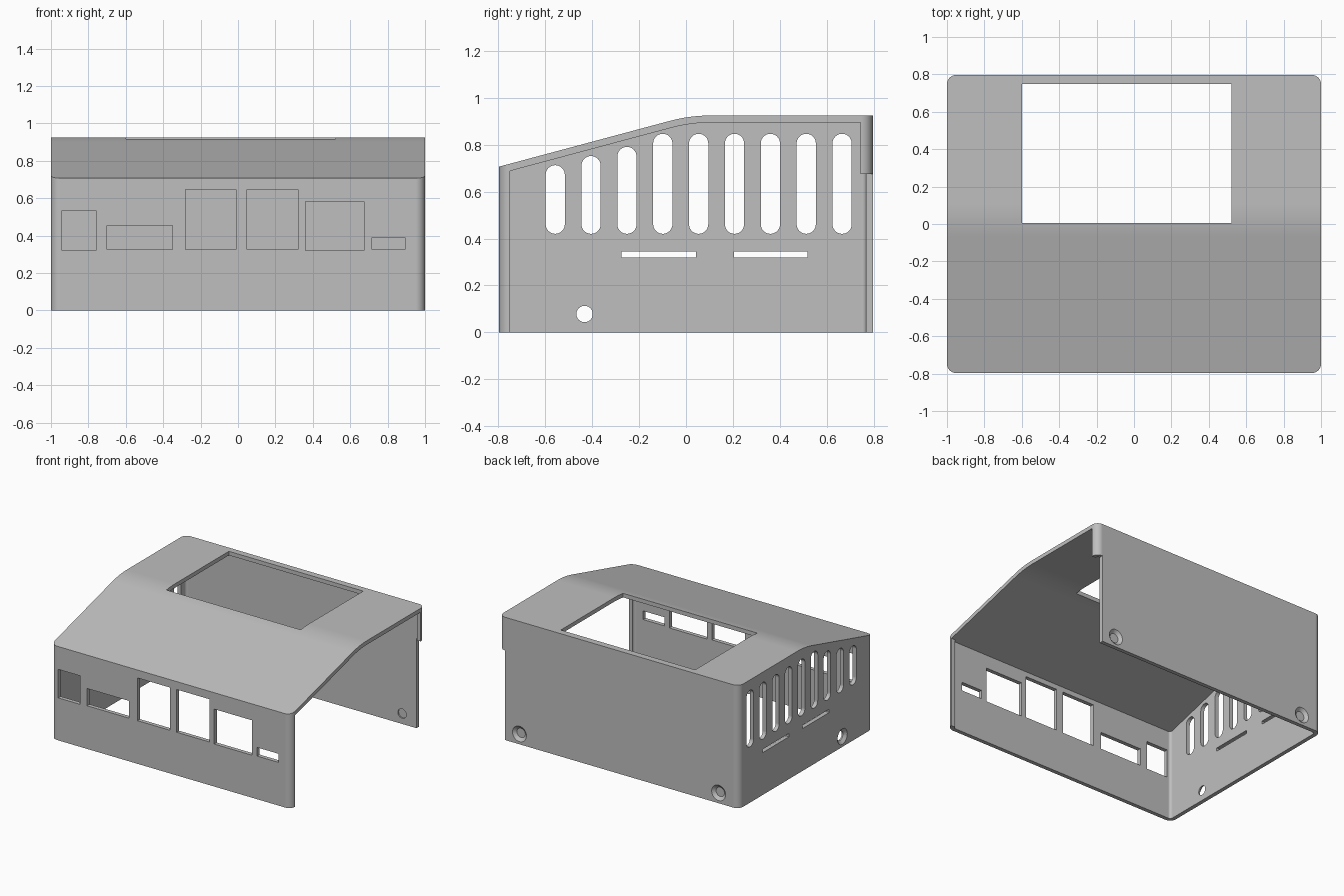
import bpy, bmesh, math
from mathutils import Vector

if "Cube" in bpy.data.objects:
    bpy.data.objects.remove(bpy.data.objects["Cube"])

WALL = 0.03
HX, HY = 1.0, 0.797
SLOPE = math.radians(15)

grey = bpy.data.materials.new("plain_grey")
grey.use_nodes = True
colour = (0.52, 0.52, 0.52, 1)
grey.diffuse_color = colour
grey.node_tree.nodes["Principled BSDF"].inputs["Base Color"].default_value = colour


def add_object(name, bm):
    bmesh.ops.recalc_face_normals(bm, faces=bm.faces)
    mesh = bpy.data.meshes.new(name)
    bm.to_mesh(mesh)
    bm.free()
    mesh.materials.append(grey)
    obj = bpy.data.objects.new(name, mesh)
    bpy.context.collection.objects.link(obj)
    return obj


def prism(name, points, axis, start, end):
    """Extrude a 2D outline along an axis."""
    place = {"X": lambda u, v: (start, u, v),
             "Y": lambda u, v: (u, start, v),
             "Z": lambda u, v: (u, v, start)}[axis]
    bm = bmesh.new()
    face = bm.faces.new([bm.verts.new(place(u, v)) for u, v in points])
    top = bmesh.ops.extrude_face_region(bm, geom=[face])["geom"]
    shift = Vector([end - start if a == axis else 0 for a in "XYZ"])
    bmesh.ops.translate(bm, vec=shift, verts=[g for g in top if isinstance(g, bmesh.types.BMVert)])
    return add_object(name, bm)


def rounded(u0, u1, v0, v1, r, steps=8):
    """Rectangle outline with rounded corners."""
    points = []
    corners = [(u1 - r, v1 - r), (u0 + r, v1 - r), (u0 + r, v0 + r), (u1 - r, v0 + r)]
    for i, (cu, cv) in enumerate(corners):
        for k in range(steps + 1):
            a = math.pi / 2 * (i + k / steps)
            p = (cu + r * math.cos(a), cv + r * math.sin(a))
            if not points or math.dist(p, points[-1]) > 1e-5:
                points.append(p)
    if math.dist(points[0], points[-1]) < 1e-5:
        points.pop()
    return points


def rect(u0, u1, v0, v1):
    return [(u0, v0), (u1, v0), (u1, v1), (u0, v1)]


def side_outline(inset, y0, y1, floor):
    """Side outline below the bent roof, whose bend is a soft curve."""
    corner = Vector((0.017 + inset * math.tan(SLOPE / 2), 0.925 - inset))
    reach = 0.09
    a = corner - reach * Vector((math.cos(SLOPE), math.sin(SLOPE)))
    b = corner + Vector((reach, 0))
    bend = []
    for k in range(9):
        t = k / 8
        p = a * (1 - t) ** 2 + corner * 2 * t * (1 - t) + b * t * t
        bend.append(tuple(p))
    front_z = corner.y - (corner.x - y0) * math.tan(SLOPE)
    return [(y1, floor), (y0, floor), (y0, front_z)] + bend + [(y1, corner.y)]


def boolean(target, tool, operation="DIFFERENCE"):
    mod = target.modifiers.new("cut", "BOOLEAN")
    mod.operation = operation
    mod.solver = "EXACT"
    mod.object = tool
    bpy.context.view_layer.objects.active = target
    bpy.ops.object.modifier_apply(modifier=mod.name)
    bpy.data.objects.remove(tool)


def screw_hole(target, centre, direction):
    """Through hole with a conical recess on the outside."""
    turn = Vector(direction).to_track_quat("Z", "Y").to_matrix().to_4x4()
    for r_in, r_out, depth, offset in ((0.035, 0.035, 0.2, 0), (0.035, 0.07, 0.03, -0.005)):
        bm = bmesh.new()
        bmesh.ops.create_cone(bm, cap_ends=True, segments=32, radius1=r_in, radius2=r_out, depth=depth)
        bmesh.ops.transform(bm, matrix=turn, verts=bm.verts)
        bmesh.ops.translate(bm, vec=Vector(centre) + Vector(direction) * offset, verts=bm.verts)
        boolean(target, add_object("hole_cutter", bm))


# Outer body and hollow inside
shell = prism("enclosure_shell", rounded(-HX, HX, -HY, HY, 0.05), "Z", 0, 1.2)
boolean(shell, prism("roof_limit", side_outline(0, -1, 1, -0.2), "X", -1.2, 1.2), "INTERSECT")
cavity = prism("cavity", rounded(-HX + WALL, HX - WALL, -HY + WALL, HY - WALL, 0.02), "Z", -0.1, 1.2)
boolean(cavity, prism("cavity_limit", side_outline(WALL, -1, 1, -0.2), "X", -1.2, 1.2), "INTERSECT")
boolean(shell, cavity)

# Open side, with a corner tab left at the back
boolean(shell, prism("side_opening", side_outline(WALL, -0.75, 0.745, -0.2), "X", 0.9, 1.1))
boolean(shell, prism("tab_notch", rect(0.95, 1.1, 0.7, 0.9), "Z", -0.1, 0.675))

# Roof opening
boolean(shell, prism("roof_opening", rect(-0.6, 0.52, 0.005, 0.748), "Z", 0.7, 1.1))

# Front windows
for x0, x1, z0, z1 in ((-0.94, -0.76, 0.32, 0.535), (-0.7, -0.35, 0.325, 0.455),
                       (-0.28, -0.01, 0.325, 0.647), (0.047, 0.322, 0.325, 0.647),
                       (0.36, 0.675, 0.32, 0.583), (0.717, 0.894, 0.325, 0.39)):
    boolean(shell, prism("window", rect(x0, x1, z0, z1), "Y", -0.9, -0.7))

# Side vents and slits
for i in range(9):
    y = -0.558 + 0.153 * i
    top = min(0.847, 0.713 + 0.039 * i) if i < 3 else 0.847
    boolean(shell, prism("vent", rounded(y - 0.041, y + 0.041, 0.42, top, 0.041), "X", -1.1, -0.9))
for y0, y1 in ((-0.276, 0.042), (0.204, 0.518)):
    boolean(shell, prism("slit", rect(y0, y1, 0.319, 0.344), "X", -1.1, -0.9))

# Screw holes
screw_hole(shell, (-HX, -0.433, 0.078), (-1, 0, 0))
for x in (-0.83, 0.83):
    screw_hole(shell, (x, HY, 0.078), (0, 1, 0))

# Shading
bpy.ops.object.select_all(action="DESELECT")
shell.select_set(True)
bpy.context.view_layer.objects.active = shell
bpy.ops.object.shade_smooth_by_angle(angle=math.radians(30))
weighted = shell.modifiers.new("weighted_normals", "WEIGHTED_NORMAL")
weighted.keep_sharp = True
